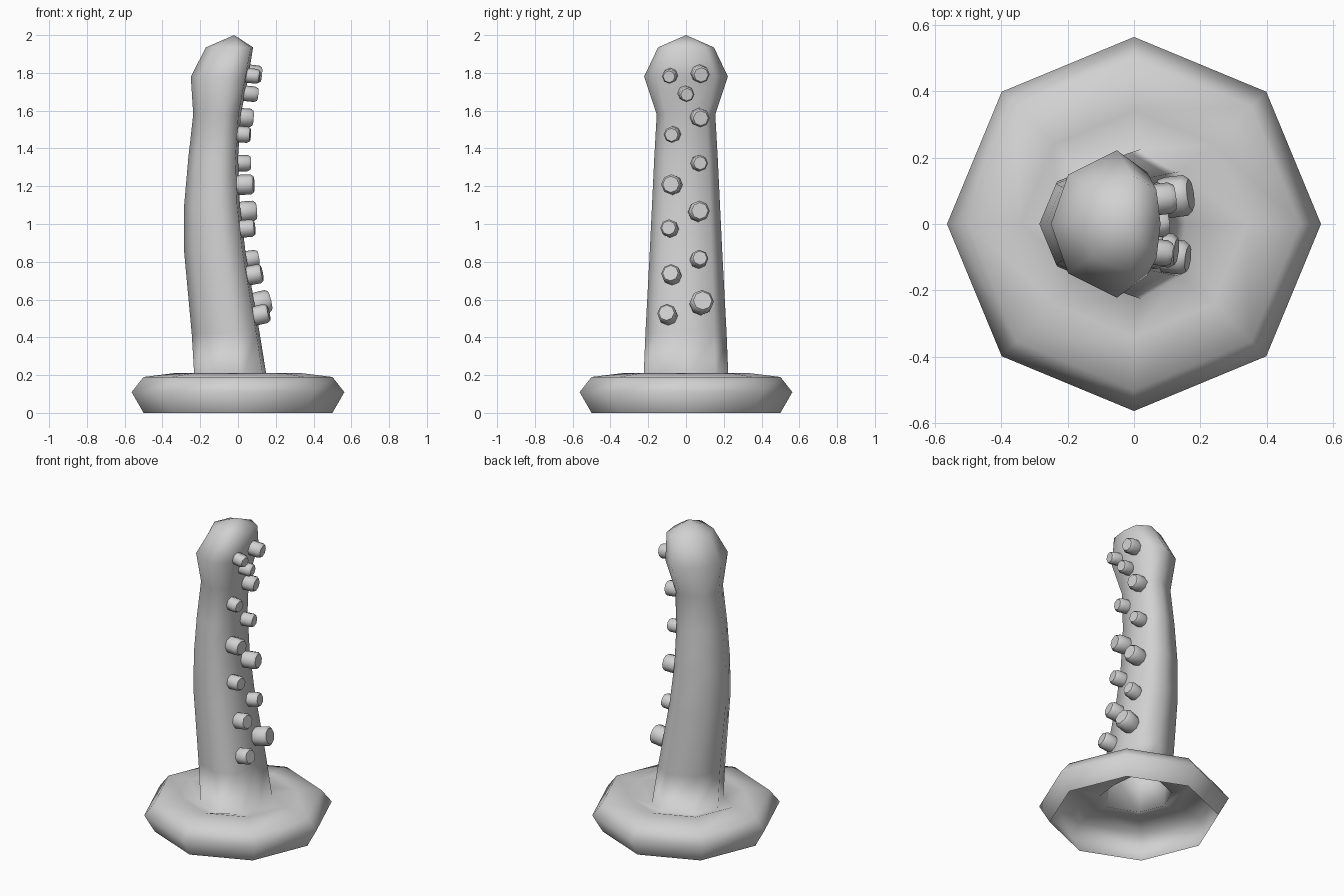
import bpy, bmesh, math
from mathutils import Vector

if "Cube" in bpy.data.objects:
    bpy.data.objects.remove(bpy.data.objects["Cube"])

grey = bpy.data.materials.new("light_grey")
grey.diffuse_color = (0.64, 0.64, 0.64, 1)
grey.use_nodes = True
grey.node_tree.nodes["Principled BSDF"].inputs["Base Color"].default_value = grey.diffuse_color


def loft(name, rings, angle=180):
    """Skin a list of vertex rings; a ring of one point closes to a tip."""
    bm = bmesh.new()
    vs = [[bm.verts.new(p) for p in ring] for ring in rings]
    for a, b in zip(vs, vs[1:]):
        n = max(len(a), len(b))
        for i in range(n):
            j = (i + 1) % n
            if len(a) == 1:
                bm.faces.new((a[0], b[j], b[i]))
            elif len(b) == 1:
                bm.faces.new((a[i], a[j], b[0]))
            else:
                bm.faces.new((a[i], a[j], b[j], b[i]))
    me = bpy.data.meshes.new(name)
    bm.to_mesh(me)
    bm.free()
    me.materials.append(grey)
    ob = bpy.data.objects.new(name, me)
    bpy.context.collection.objects.link(ob)
    bpy.ops.object.select_all(action='DESELECT')
    ob.select_set(True)
    bpy.context.view_layer.objects.active = ob
    bpy.ops.object.shade_smooth_by_angle(angle=math.radians(angle))
    return ob


def circle(r, z, n=8):
    if r == 0:
        return [Vector((0, 0, z))]
    return [Vector((r * math.cos(math.tau * i / n), r * math.sin(math.tau * i / n), z))
            for i in range(n)]


# Curved shaft section: left x, right x, half width, height; right side is flattened
def section(left, right, w, z):
    span = right - left
    half = [(right, 0), (right - .05 * span, .7 * w), (left + .65 * span, w),
            (left + .17 * span, .67 * w), (left, 0)]
    pts = half + [(x, -y) for x, y in half[-2:0:-1]]
    return [Vector((x, y, z)) for x, y in pts]


# Octagonal foot: an open shell with a rounded rim and a dip where the shaft rises
foot = [(.50, 0), (.563, .11), (.50, .19), (.34, .21)]
levels = [(-.23, .155, .225, .17), (-.245, .115, .215, .42),
          (-.285, .04, .192, .85), (-.285, .01, .18, 1.10), (-.263, 0, .168, 1.35),
          (-.237, .015, .155, 1.58), (-.25, .055, .222, 1.78), (-.17, .08, .148, 1.935)]
rings = [circle(r, z) for r, z in foot] + [section(*l) for l in levels]
loft("shaft_and_foot", rings + [[Vector((-.02, 0, 2))]])

# Small rounded studs along the flattened side: y, z, radius, outer x, upward tilt
studs = [(-.09, 1.78, .038, .118, -6), (.08, 1.79, .046, .128, -6),
         (.005, 1.685, .040, .108, -6), (.078, 1.56, .048, .082, -4),
         (-.077, 1.472, .042, .067, -3), (.075, 1.322, .042, .066, 0),
         (-.08, 1.21, .052, .085, 2), (.073, 1.07, .053, .10, 4),
         (-.092, .98, .045, .092, 5), (.074, .82, .045, .115, 9),
         (-.082, .74, .050, .137, 11), (.088, .594, .060, .184, 13),
         (-.103, .53, .050, .174, 13)]
for k, (y, z, r, x, tilt) in enumerate(studs):
    d, r = .105, r * 1.03
    prof = [(0, -d), (r * .9, -d), (r, -.07), (r, -.016), (r * .8, 0), (0, 0)]
    ob = loft(f"stud_{k + 1}", [circle(a, h) for a, h in prof], 50)
    axis = Vector((math.cos(math.radians(tilt)), math.copysign(.12, y),
                   math.sin(math.radians(tilt))))
    ob.rotation_euler = axis.to_track_quat('Z', 'Y').to_euler()
    ob.location = (x - abs(r * math.sin(math.radians(tilt))), y, z)
